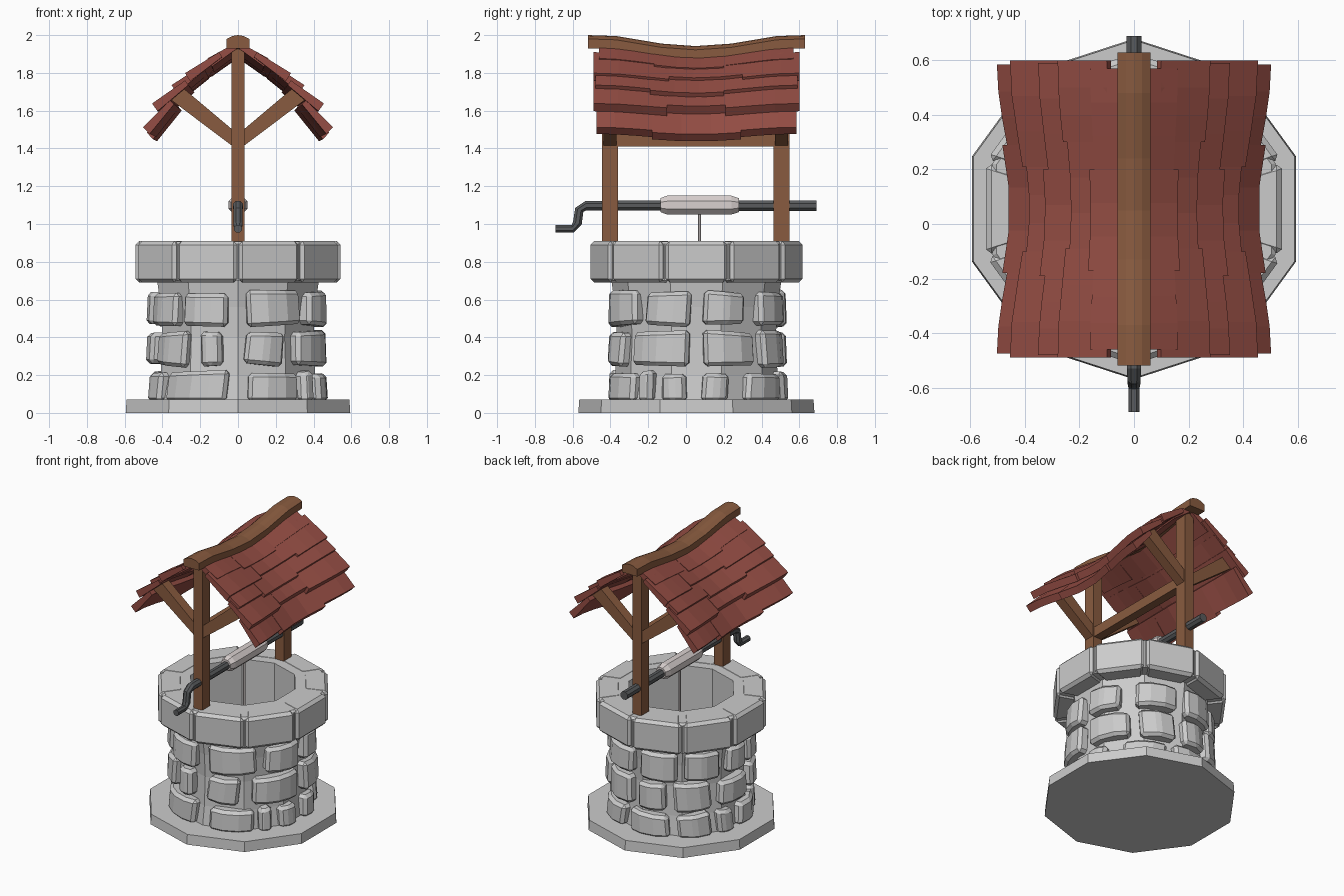
import bpy, bmesh, math, random
from mathutils import Vector

if "Cube" in bpy.data.objects:
    bpy.data.objects.remove(bpy.data.objects["Cube"])

random.seed(4)
YC = 0.055          # centre of the well in y
SIDES = 10


def material(name, rgb):
    m = bpy.data.materials.new(name)
    m.diffuse_color = (*rgb, 1)
    m.use_nodes = True
    m.node_tree.nodes["Principled BSDF"].inputs["Base Color"].default_value = m.diffuse_color
    return m


RED = material("roof_red", (0.30, 0.075, 0.058))
WOOD = material("wood", (0.25, 0.105, 0.05))
IRON = material("iron", (0.10, 0.105, 0.11))
PALE = material("pale_wood", (0.70, 0.64, 0.63))


def loft(name, parts, mat=None, closed=False, bevel=0):
    """One object from several lofts; each part is a list of equal-sized sections."""
    bm = bmesh.new()
    for sections in parts:
        rings = [[bm.verts.new(p) for p in s] for s in sections]
        n = len(rings[0])
        for i in range(len(rings) - (0 if closed else 1)):
            a, b = rings[i], rings[(i + 1) % len(rings)]
            for j in range(n):
                k = (j + 1) % n
                bm.faces.new((a[j], a[k], b[k], b[j]))
        if not closed:
            bm.faces.new(rings[0])
            bm.faces.new(rings[-1])
    bmesh.ops.recalc_face_normals(bm, faces=bm.faces)
    me = bpy.data.meshes.new(name)
    bm.to_mesh(me)
    bm.free()
    ob = bpy.data.objects.new(name, me)
    bpy.context.collection.objects.link(ob)
    if mat:
        me.materials.append(mat)
    if bevel:
        mod = ob.modifiers.new("bevel", "BEVEL")
        mod.width = bevel
        mod.segments = 1
        mod.limit_method = 'ANGLE'
    return ob


def polar(r, deg, z):
    a = math.radians(deg)
    return (r * math.cos(a), YC + r * math.sin(a), z)


def ring(r, z, n=SIDES):
    return [polar(r, 90 + 360 * i / n, z) for i in range(n)]


def box(x0, x1, y0, y1, z0, z1):
    return [[(x0, y0, z), (x1, y0, z), (x1, y1, z), (x0, y1, z)] for z in (z0, z1)]


def tube(path, n=8):
    """Tube sections along (y, z, radius) points in the x = 0 plane."""
    out = []
    for i, (y, z, r) in enumerate(path):
        p, q = path[max(i - 1, 0)], path[min(i + 1, len(path) - 1)]
        t = Vector((0, q[0] - p[0], q[1] - p[1])).normalized()
        u, v = Vector((1, 0, 0)), t.cross(Vector((1, 0, 0)))
        c = Vector((0, y, z))
        out.append([c + r * (math.cos(a) * u + math.sin(a) * v)
                    for a in (2 * math.pi * (k + 0.5) / n for k in range(n))])
    return out


# base slab
loft("base_slab", [[ring(0.625, 0), ring(0.62, 0.07)]])

# hollow wall with its inner shaft
profile = [(0.45, 0.06), (0.43, 0.2), (0.42, 0.4), (0.43, 0.56), (0.45, 0.70),
           (0.545, 0.70), (0.545, 0.895), (0.53, 0.908), (0.35, 0.908), (0.35, 0.06)]
loft("well_wall", [[[polar(r, 90 + 36 * i, z) for r, z in profile]
                    for i in range(SIDES)]], closed=True)

# rim blocks, one on each side
blocks = []
for i in range(SIDES):
    a = 36 * i
    h = 17.4 + random.uniform(-0.3, 0.2)
    blocks.append([[polar(0.40, a - h, z), polar(0.568, a - h, z),
                    polar(0.568, a + h, z), polar(0.40, a + h, z)] for z in (0.69, 0.91)])
loft("rim_blocks", blocks, bevel=0.02)

# raised wall stones: (low z, high z, [start angle, end angle])
courses = [
    (0.46, 0.64, [(-129, -97), (-84, -44), (-36, -4), (5, 34), (47, 82),
                  (90, 122), (128, 158), (166, 188), (195, 225)]),
    (0.25, 0.43, [(-157, -127), (-116, -101), (-85, -58), (-47, -5), (5, 42),
                  (50, 80), (88, 112), (119, 150), (158, 190)]),
    (0.06, 0.215, [(-145, -97), (-83, -46), (-42, -31), (-24, -7), (4, 22),
                   (36, 72), (80, 115), (122, 150), (156, 172), (180, 207)])]
stones = []
for low, high, spans in courses:
    for a0, a1 in spans:
        j = [random.uniform(-0.012, 0.014) for _ in range(4)]
        n = max(2, round((a1 - a0) / 12))
        cols = []
        for k in range(n + 1):
            t = k / n
            z0 = low + (j[0] * (1 - t) + j[1] * t if low > 0.1 else 0)
            z1 = high + j[2] * (1 - t) + j[3] * t
            r = 0.472 + 0.018 * math.sin(math.pi * t)
            lo, hi = a0 + (a1 - a0) * t - j[0] * 90, a0 + (a1 - a0) * t + j[0] * 90
            cols.append([polar(0.385, lo, z0), polar(r, lo, z0),
                         polar(r - 0.008, hi, z1), polar(0.385, hi, z1)])
        stones.append(cols)
loft("wall_stones", stones, bevel=0.02)

# posts, tie beam and braces
Y_POSTS = (-0.403, 0.505)
loft("posts", [box(-0.035, 0.035, y - 0.043, y + 0.043, 0.85, 1.93) for y in Y_POSTS], WOOD)
loft("tie_beam", [box(-0.03, 0.03, -0.40, 0.50, 1.41, 1.48)], WOOD)
braces = []
for y in Y_POSTS:
    for s in (-1, 1):
        quad = [(0, 1.39), (0.365, 1.665), (0.285, 1.715), (0, 1.475)]
        braces.append([[(s * x, y + d, z) for x, z in quad] for d in (-0.035, 0.035)])
loft("braces", braces, WOOD)

# sagging ridge beam
ridge = [(-0.52, 2.0), (-0.37, 1.995), (-0.13, 1.955), (0.05, 1.942),
         (0.24, 1.955), (0.48, 1.995), (0.63, 2.0)]
section = [(-0.06, -0.07), (0.06, -0.07), (0.06, -0.02), (0.03, -0.005), (0, 0),
           (-0.03, -0.005), (-0.06, -0.02)]
loft("ridge_beam", [[[(x, y, zt + z) for x, z in section] for y, zt in ridge]], WOOD)

# roof shingles: rows of (top x, z, bottom x, z, half length, plank joints)
rows = [(0.02, 1.955, 0.17, 1.872, 0.515, (-0.17, 0.20)),
        (0.10, 1.91, 0.27, 1.805, 0.545, (-0.09, 0.30)),
        (0.19, 1.84, 0.36, 1.730, 0.535, (-0.19, 0.20)),
        (0.28, 1.76, 0.445, 1.645, 0.545, (-0.10, 0.21)),
        (0.36, 1.655, 0.51, 1.505, 0.53, (-0.18, 0.29))]


def sag(x, y, z):
    f = 0.5 + 0.5 * math.cos(math.pi * min(1, abs(y - YC) / 0.53))
    t = x / 0.52
    return x - 0.065 * t * f, z - (0.055 - 0.03 * t) * f


planks = []
for i, (xa, za, xb, zb, half, joints) in enumerate(rows):
    d = Vector((xb - xa, zb - za)).normalized()
    nrm = Vector((d.y, -d.x))            # points into the roof
    ys = [YC - half, *joints, YC + half]
    for k in range(3):
        extra = 0.012 if (k + i) % 2 else -0.010
        top, low = Vector((xa, za)), Vector((xb, zb)) + d * extra
        if k == 1:
            low -= nrm * 0.004
        quad = [top, low, low + nrm * 0.05, top + nrm * 0.03]
        for s in (-1, 1):
            secs = []
            for m in range(4):
                y = ys[k] + (ys[k + 1] - ys[k]) * m / 3
                pts = [sag(p.x, y, p.y) for p in quad]
                secs.append([(s * x, y, z) for x, z in pts])
            planks.append(secs)
loft("roof_shingles", planks, RED)

# windlass: axle with crank, drum and rope
loft("axle_and_crank", [tube([(0.69, 1.097, 0.03), (-0.53, 1.097, 0.028), (-0.565, 1.075, 0.026),
                              (-0.575, 1.005, 0.026), (-0.60, 0.975, 0.022),
                              (-0.69, 0.975, 0.022)])], IRON)
loft("drum", [tube([(-0.135, 1.10, 0.04), (-0.10, 1.10, 0.054), (0.24, 1.10, 0.054),
                    (0.28, 1.10, 0.04)])], PALE)
loft("rope", [tube([(0.072, 0.30, 0.008), (0.072, 1.08, 0.008)], 6)], PALE)
